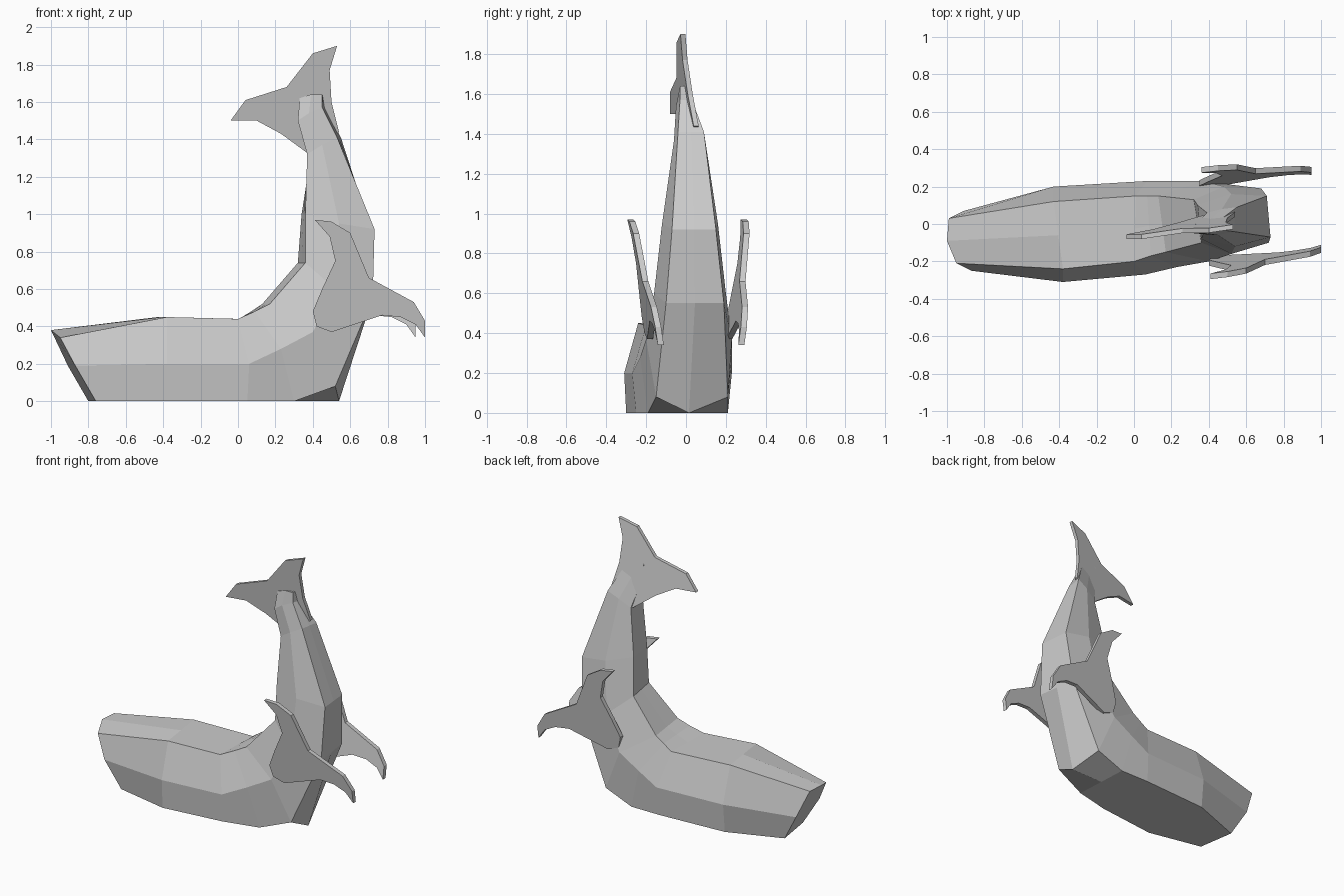
import bpy
import bmesh
from mathutils import Vector

default_cube = bpy.data.objects.get("Cube")
if default_cube:
    bpy.data.objects.remove(default_cube, do_unlink=True)


def make_material(name, colour):
    material = bpy.data.materials.new(name)
    material.use_nodes = True
    material.diffuse_color = colour
    shader = material.node_tree.nodes["Principled BSDF"]
    shader.inputs["Base Color"].default_value = colour
    return material


grey = make_material("plain grey", (.6, .6, .6, 1))


def finish(bm, name):
    """Turn a bmesh into a flat shaded object with outward normals."""
    bmesh.ops.recalc_face_normals(bm, faces=bm.faces[:])
    mesh = bpy.data.meshes.new(name)
    bm.to_mesh(mesh)
    bm.free()
    mesh.materials.append(grey)
    part = bpy.data.objects.new(name, mesh)
    bpy.context.scene.collection.objects.link(part)
    return part


def make_ring(bm, inner, middle, outer, inner_y, middle_y, outer_y, skew):
    """One eight sided section; skew shifts its far side along x."""
    def near(point, span):
        return Vector((point[0], span[0], point[1]))

    def far(point, span):
        return Vector((point[0] + skew, span[1], point[1]))

    inner_near, inner_far = near(inner, inner_y), far(inner, inner_y)
    outer_near, outer_far = near(outer, outer_y), far(outer, outer_y)
    loop = [
        inner_near, inner_near.lerp(inner_far, .5), inner_far,
        far(middle, middle_y),
        outer_far, outer_near.lerp(outer_far, .5), outer_near,
        near(middle, middle_y),
    ]
    return [bm.verts.new(co) for co in loop]


# Body sections from the blunt head, round the bend and up to the tail:
# inner, middle and outer rail as (x, z), then the y span of each rail, skew
sections = [
    ((-.95, .38), (-.87, .19), (-.76, 0), (-.21, .03), (-.25, .07), (-.22, .04), -.04),
    ((-.38, .45), (-.38, .2), (-.38, 0), (-.24, .12), (-.31, .2), (-.3, .18), -.05),
    ((0, .44), (.06, .2), (.05, 0), (-.2, .15), (-.27, .23), (-.25, .21), .01),
    ((.09, .48), (.23, .28), (.3, 0), (-.17, .15), (-.23, .23), (-.19, .21), -.02),
    ((.17, .52), (.4, .37), (.52, .08), (-.15, .15), (-.2, .23), (-.15, .21), -.04),
    ((.36, .74), (.52, .6), (.72, .55), (-.1, .13), (-.16, .2), (-.1, .19), -.04),
    ((.36, 1), (.54, .95), (.73, .92), (-.08, .1), (-.12, .16), (-.07, .15), -.02),
    ((.37, 1.32), (.45, 1.37), (.53, 1.41), (-.05, .06), (-.06, .08), (-.04, .09), .02),
    ((.32, 1.5), (.38, 1.54), (.45, 1.57), (-.05, .01), (-.05, .02), (-.03, .03), .02),
    ((.33, 1.62), (.39, 1.64), (.45, 1.64), (-.03, 0), (-.03, 0), (-.03, .01), 0),
]


def make_body():
    bm = bmesh.new()
    rings = [make_ring(bm, *section) for section in sections]
    # Pointed brow on the head and the low tip of the heel
    rings[0][0].co.z = .34
    rings[0][1].co = (-1, -.09, .38)
    rings[4][5].co = (.54, .015, 0)
    for lower, upper in zip(rings, rings[1:]):
        for i in range(len(lower)):
            j = (i + 1) % len(lower)
            bm.faces.new((lower[i], lower[j], upper[j], upper[i]))
    bm.faces.new(rings[0])
    bm.faces.new(rings[-1])
    return finish(bm, "body")


def make_plate(name, outline, origin, slope, thickness, shift=0):
    """A slab cut to an (x, z) outline, with y leaning linearly over x and z."""
    bm = bmesh.new()
    base = origin - thickness / 2
    verts = []
    for x, z in outline:
        y = base + slope[0] * x + slope[1] * z
        verts.append(bm.verts.new((x + shift, y, z)))
    face = bm.faces.new(verts)
    extruded = bmesh.ops.extrude_face_region(bm, geom=[face], use_keep_orig=True)
    moved = [g for g in extruded["geom"] if isinstance(g, bmesh.types.BMVert)]
    bmesh.ops.translate(bm, verts=moved, vec=(0, thickness, 0))
    return finish(bm, name)


make_body()

# Forked tail fin
tail_outline = [
    (-.04, 1.5), (.04, 1.61), (.26, 1.68), (.4, 1.86), (.53, 1.9),
    (.49, 1.77), (.5, 1.6), (.54, 1.44), (.38, 1.32), (.23, 1.43), (.1, 1.5),
]
make_plate("tail_fin", tail_outline, .15, (.19, -.14), .025)

# Pair of swept side fins, the far one set slightly forward
fin_outline = [
    (.41, .97), (.5, .96), (.6, .9), (.7, .66), (.94, .53), (1, .43),
    (1, .34), (.95, .41), (.87, .45), (.77, .46), (.65, .42), (.5, .37),
    (.42, .4), (.4, .48), (.45, .6), (.52, .75), (.49, .88),
]
make_plate("right_fin", fin_outline, -.175, (.1, -.15), .03)
make_plate("left_fin", fin_outline, .1, (.13, .14), .03, shift=-.05)
